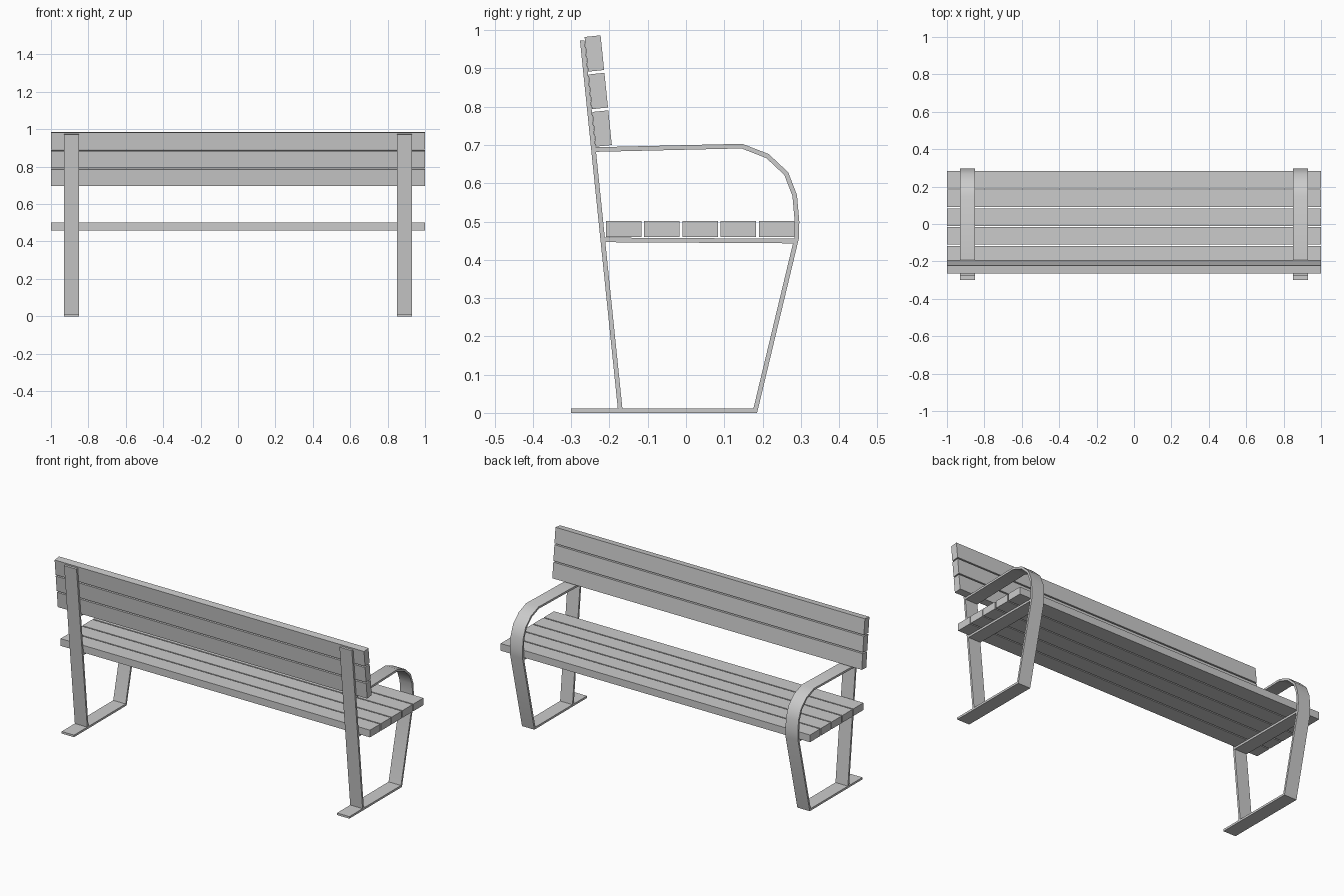
import bpy, bmesh, math
from mathutils import Vector

if "Cube" in bpy.data.objects:
    bpy.data.objects.remove(bpy.data.objects["Cube"])

X0, X1 = 0.85, 0.93      # width of the flat metal bars
T = 0.012                # bar thickness


def strip(name, path, smooth=False):
    """Flat bar following a (y, z) centreline with mitred corners, mirrored in x."""
    pts = [Vector(p) for p in path]
    left, right = [], []
    for i, p in enumerate(pts):
        a = (p - pts[i - 1]).normalized() if i else None
        b = (pts[i + 1] - p).normalized() if i < len(pts) - 1 else None
        a, b = a or b, b or a
        na, nb = Vector((-a.y, a.x)), Vector((-b.y, b.x))
        m = (na + nb).normalized()
        off = m * (T / 2 / m.dot(na))
        left.append(p + off)
        right.append(p - off)
    bm = bmesh.new()
    rings = []
    for l, r in zip(left, right):
        rings.append([bm.verts.new((x, q.x, q.y))
                      for x, q in ((X0, l), (X1, l), (X1, r), (X0, r))])
    for r0, r1 in zip(rings, rings[1:]):
        for k in range(4):
            bm.faces.new((r0[k], r0[(k + 1) % 4], r1[(k + 1) % 4], r1[k]))
    bm.faces.new(rings[0])
    bm.faces.new(rings[-1])
    bmesh.ops.recalc_face_normals(bm, faces=bm.faces)
    me = bpy.data.meshes.new(name)
    bm.to_mesh(me)
    bm.free()
    ob = bpy.data.objects.new(name, me)
    bpy.context.collection.objects.link(ob)
    ob.modifiers.new("Mirror", 'MIRROR').use_axis[0] = True
    if smooth:
        bpy.ops.object.select_all(action='DESELECT')
        ob.select_set(True)
        bpy.context.view_layer.objects.active = ob
        bpy.ops.object.shade_smooth_by_angle(angle=math.radians(30))
    return ob


def slat(name, y, z, dy, dz, tilt=0.0):
    """Full-length wooden board."""
    bpy.ops.mesh.primitive_cube_add(size=1, location=(0, y, z), rotation=(tilt, 0, 0))
    ob = bpy.context.object
    ob.name = name
    ob.scale = (2, dy, dz)


# Side frames: foot, front leg and curved armrest bent from one bar
strip("side_frame", [(-0.30, 0.006), (0.181, 0.006), (0.289, 0.457), (0.290, 0.50),
                     (0.284, 0.568), (0.262, 0.625), (0.213, 0.671),
                     (0.146, 0.697), (-0.237, 0.688)], smooth=True)

# Rear posts and seat supports
strip("back_post", [(-0.172, 0.010), (-0.271, 0.973)])
strip("seat_support", [(-0.213, 0.452), (0.285, 0.449)])

# Seat boards
for i in range(5):
    slat(f"seat_slat_{i + 1}", -0.163 + 0.1 * i, 0.480, 0.093, 0.042)

# Backrest boards, leaning with the rear posts
tilt = math.atan2(0.099, 0.963)
for i in range(3):
    d = 0.0985 * i
    slat(f"back_slat_{i + 1}", -0.2193 - d * math.sin(tilt), 0.743 + d * math.cos(tilt),
         0.042, 0.091, tilt)
